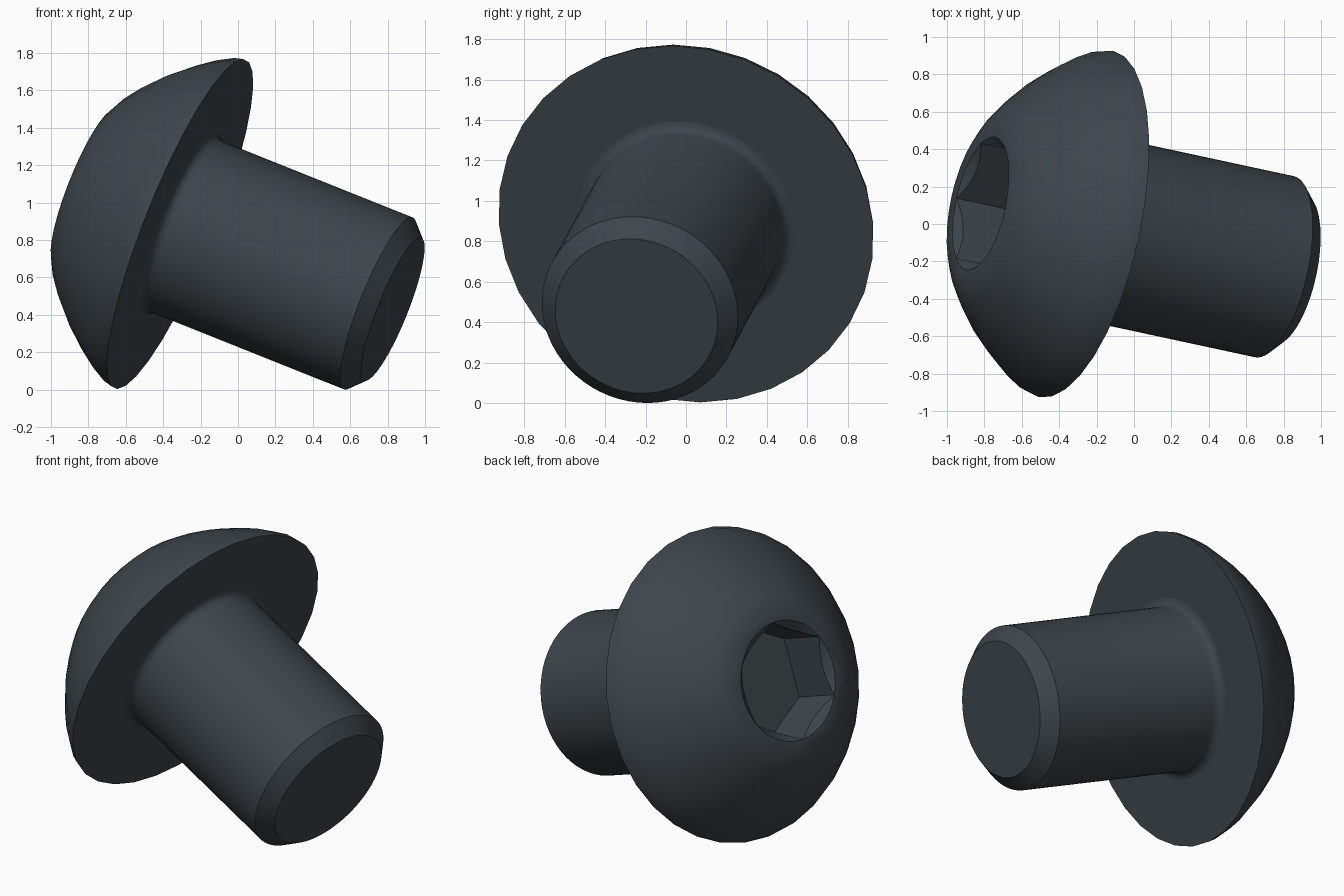
import bpy, bmesh, math
from mathutils import Matrix, Vector

cube = bpy.data.objects.get("Cube")
if cube:
    bpy.data.objects.remove(cube, do_unlink=True)

# Screw frame: local z runs from the tip towards the head, local x leans upwards
axis = Vector((-0.9104, 0.196, 0.364)).normalized()
up = (Vector((0, 0, 1)) - axis * axis.z).normalized()
side = axis.cross(up)
FRAME = Matrix((up, side, axis)).transposed().to_4x4()
FRAME.translation = (-0.31, 0, 0.885)

steel = bpy.data.materials.new("dark_steel")
steel.use_nodes = True
COLOUR = (0.048, 0.060, 0.071, 1)
steel.diffuse_color = COLOUR
steel.node_tree.nodes["Principled BSDF"].inputs["Base Color"].default_value = COLOUR


def lathe(name, profile, sides):
    """Turn (radius, height) points about local z, closing both ends with flat caps."""
    bm = bmesh.new()
    rings = []
    for r, z in profile:
        angles = [2 * math.pi * i / sides for i in range(sides)]
        rings.append([bm.verts.new((r * math.cos(a), r * math.sin(a), z)) for a in angles])
    for low, high in zip(rings, rings[1:]):
        for i in range(sides):
            j = (i + 1) % sides
            bm.faces.new((low[i], low[j], high[j], high[i]))
    bm.faces.new(rings[0][::-1])
    bm.faces.new(rings[-1])
    mesh = bpy.data.meshes.new(name)
    bm.to_mesh(mesh)
    bm.free()
    mesh.materials.append(steel)
    obj = bpy.data.objects.new(name, mesh)
    bpy.context.collection.objects.link(obj)
    obj.matrix_world = FRAME
    return obj


def activate(obj):
    bpy.ops.object.select_all(action='DESELECT')
    obj.select_set(True)
    bpy.context.view_layer.objects.active = obj


# Domed head with a small flat crown
TOP = 0.56
head = lathe("head", [(0.947, 0), (0.936, 0.045), (0.89, 0.13), (0.826, 0.22),
                      (0.73, 0.335), (0.62, 0.44), (0.53, 0.51), (0.44, TOP)], 32)

# Hexagonal socket with a conical lead-in
HEX = 0.363
cutters = [lathe("socket_cutter", [(HEX, TOP - 0.33), (HEX, TOP + 0.1)], 6),
           lathe("lead_in_cutter", [(HEX - 0.12, TOP - 0.1), (HEX + 0.006, TOP + 0.005)], 48)]
activate(head)
for cutter in cutters:
    cutter.hide_render = True
    cut = head.modifiers.new("cut", 'BOOLEAN')
    cut.operation = 'DIFFERENCE'
    cut.solver = 'EXACT'
    cut.object = cutter
    bpy.ops.object.modifier_apply(modifier=cut.name)
    bpy.data.objects.remove(cutter, do_unlink=True)

# Shank with a chamfered tip and a fillet under the head
SHANK, FILLET, LENGTH, CHAMFER = 0.495, 0.05, 1.25, 0.085
profile = [(SHANK - CHAMFER, -LENGTH), (SHANK, CHAMFER - LENGTH)]
for k in range(5):
    a = math.pi / 2 * k / 4
    profile.append((SHANK + FILLET * (1 - math.cos(a)), FILLET * (math.sin(a) - 1)))
profile.append((SHANK, 0.02))
shank = lathe("shank", profile, 64)

for obj in (head, shank):
    activate(obj)
    bpy.ops.object.shade_smooth_by_angle(angle=math.radians(32))
